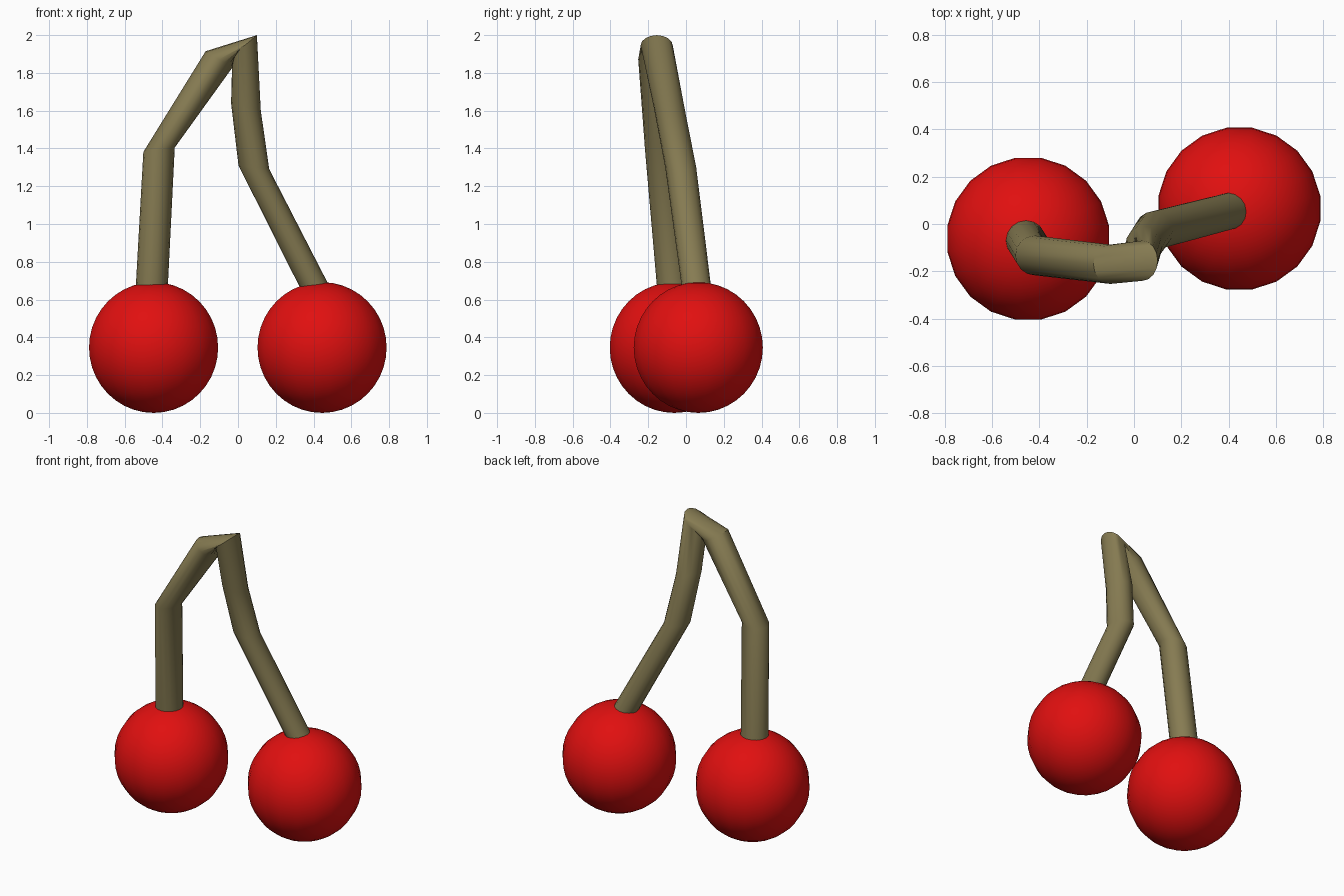
import bpy, bmesh
from math import sin, cos, pi, radians
from mathutils import Matrix, Vector

if "Cube" in bpy.data.objects:
    bpy.data.objects.remove(bpy.data.objects["Cube"])


def material(name, color):
    m = bpy.data.materials.new(name)
    m.diffuse_color = (*color, 1)
    m.use_nodes = True
    m.node_tree.nodes["Principled BSDF"].inputs["Base Color"].default_value = m.diffuse_color
    return m


def finish(name, bm, mat, angle):
    bmesh.ops.recalc_face_normals(bm, faces=bm.faces)
    mesh = bpy.data.meshes.new(name)
    bm.to_mesh(mesh)
    bm.free()
    mesh.materials.append(mat)
    ob = bpy.data.objects.new(name, mesh)
    bpy.context.collection.objects.link(ob)
    bpy.ops.object.select_all(action='DESELECT')
    ob.select_set(True)
    bpy.context.view_layer.objects.active = ob
    bpy.ops.object.shade_smooth_by_angle(angle=radians(angle))


red = material("cherry_red", (0.75, 0.005, 0.005))
brown = material("stem_brown", (0.24, 0.20, 0.085))

# Two fruits
for name, x, y in (("left_cherry", -0.447, -0.062), ("right_cherry", 0.445, 0.065)):
    bm = bmesh.new()
    bmesh.ops.create_uvsphere(
        bm, u_segments=20, v_segments=20, radius=0.346,
        matrix=Matrix.Translation((x, y, 0.346)) @ Matrix.Rotation(pi / 20, 4, 'Z'))
    finish(name, bm, red, 60)

# Bent twin stem: ring centre, radius, tilt of the ring's outer side in the xz plane
rings = [
    ((-0.460, -0.063, 0.60), 0.085, 180),
    ((-0.418, -0.133, 1.393), 0.084, 188),
    ((-0.100, -0.170, 1.872), 0.083, 149),
    ((0.035, -0.155, 1.945), 0.085, 40),
    ((0.042, -0.090, 1.62), 0.081, -14),
    ((0.084, -0.028, 1.30), 0.082, -7),
    ((0.440, 0.064, 0.60), 0.077, 5),
]
SIDES = 16
bm = bmesh.new()
loops = []
for center, r, tilt in rings:
    a = radians(tilt)
    u, v = Vector((cos(a), 0, sin(a))), Vector((0, 1, 0))
    loops.append([bm.verts.new(Vector(center) + r * (cos(t) * u + sin(t) * v))
                  for t in (2 * pi * i / SIDES for i in range(SIDES))])
for lo, hi in zip(loops, loops[1:]):
    for i in range(SIDES):
        j = (i + 1) % SIDES
        bm.faces.new((lo[i], lo[j], hi[j], hi[i]))
bm.faces.new(loops[0])
bm.faces.new(loops[-1])
finish("stem", bm, brown, 35)
